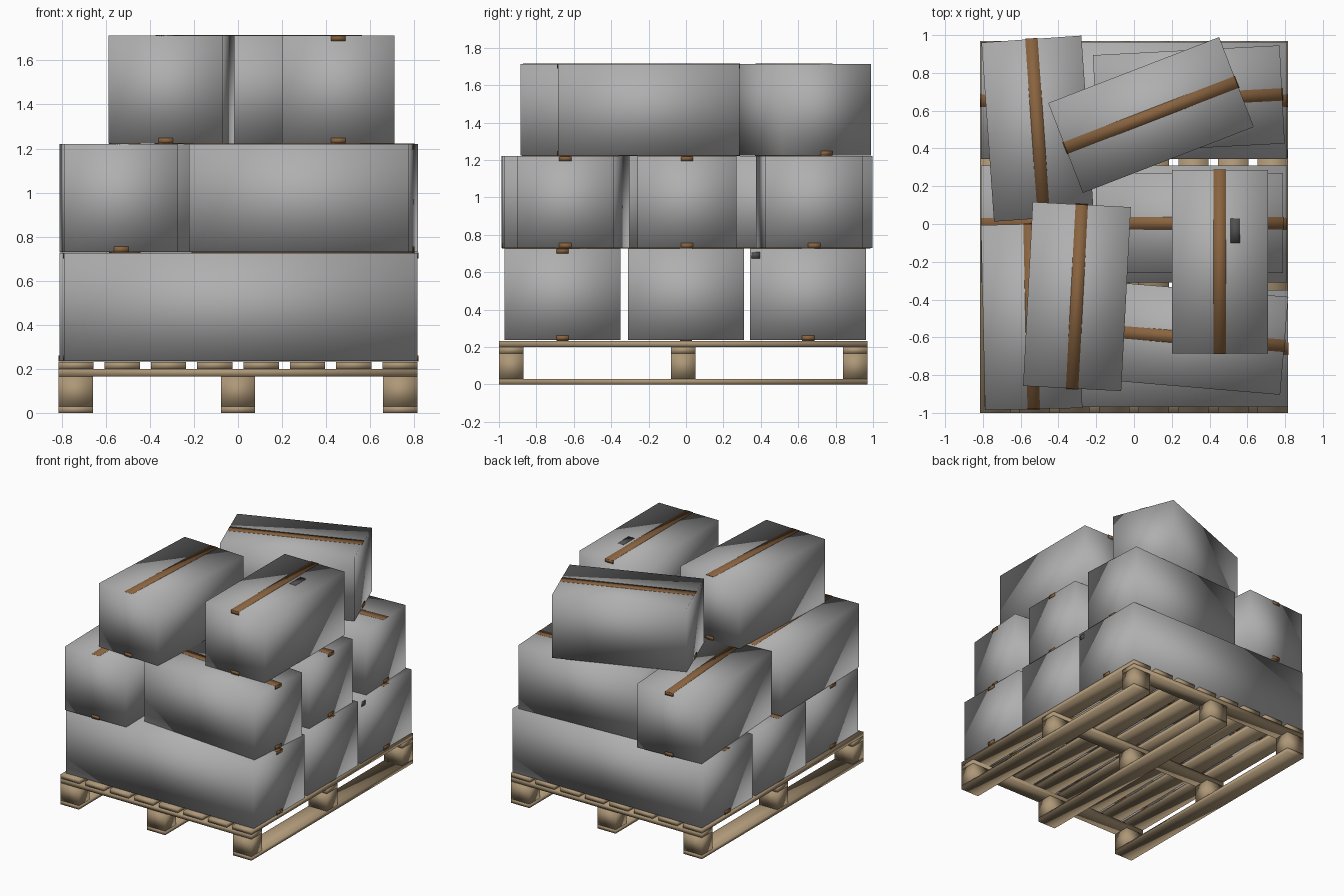
import bpy, bmesh, math
from mathutils import Matrix

if "Cube" in bpy.data.objects:
    bpy.data.objects.remove(bpy.data.objects["Cube"])


def material(name, color):
    m = bpy.data.materials.new(name)
    m.diffuse_color = (*color, 1)
    m.use_nodes = True
    m.node_tree.nodes["Principled BSDF"].inputs["Base Color"].default_value = m.diffuse_color
    return m


WOOD = material("wood", (0.42, 0.31, 0.185))
TAPE = material("brown_tape", (0.25, 0.125, 0.05))
CARD = material("grey_card", (0.43, 0.43, 0.43))
DARK = material("dark_label", (0.08, 0.08, 0.08))


def blocks(name, parts, mat, loc=(0, 0, 0), rot=0):
    """One fully smooth-shaded object made of boxes, each given as (centre, size)."""
    bm = bmesh.new()
    for c, s in parts:
        bmesh.ops.create_cube(bm, size=1, matrix=Matrix.Translation(c) @ Matrix.Diagonal((*s, 1)))
    for f in bm.faces:
        f.smooth = True
    me = bpy.data.meshes.new(name)
    bm.to_mesh(me)
    bm.free()
    ob = bpy.data.objects.new(name, me)
    ob.location = loc
    ob.rotation_euler.z = math.radians(rot)
    bpy.context.collection.objects.link(ob)
    me.materials.append(mat)
    return ob


# Pallet: runners, blocks, cross boards, deck boards
XS = (-0.737, 0, 0.737)
YS = (-0.935, -0.015, 0.905)
blocks("pallet_runners", [((x, -0.015, 0.015), (0.156, 1.97, 0.03)) for x in XS], WOOD)
blocks("pallet_blocks", [((x, y, 0.0975), (0.156, 0.13, 0.135)) for x in XS for y in YS], WOOD)
blocks("pallet_cross_boards", [((0, y, 0.1825), (1.63, 0.13, 0.035)) for y in YS], WOOD)
blocks("pallet_deck_boards",
       [((-0.735 + 0.21 * i, -0.015, 0.216), (0.16, 1.97, 0.032)) for i in range(8)], WOOD)

H = 0.492     # carton height
TW = 0.066    # tape width
TT = 0.004    # tape thickness


def carton(name, x, y, z, length, width, rot, top=True, bottom=True):
    """Carton with its long axis at angle rot, taped on its seams; tape ends may fold over."""
    loc = (x, y, z)
    blocks(name, [((0, 0, H / 2 + 0.001), (length, width, H - 0.002))], CARD, loc, rot)
    strips = []
    for zc, zt, fold in ((H, H - 0.012, top), (0.001, 0.014, bottom)):
        strips.append(((0, 0, zc), (length + 2 * TT * fold, TW, TT)))
        if fold:
            for s in (-1, 1):
                strips.append(((s * (length / 2 + TT / 2), 0, zt), (TT, TW, 0.026)))
    blocks(name + "_tape", strips, TAPE, loc, rot)


# Bottom layer: three long cartons
Z1, Z2, Z3 = 0.234, 0.728, 1.222
carton("bottom_carton_front", 0.012, -0.66, Z1, 1.605, 0.62, 0)
carton("bottom_carton_middle", 0, 0, Z1, 1.62, 0.62, 0, False, False)
carton("bottom_carton_back", 0, 0.653, Z1, 1.62, 0.62, 0, False)

# Middle layer: two lengthwise on the left, three crosswise on the right
carton("middle_carton_left_front", -0.542, -0.49, Z2, 0.98, 0.515, 91.3, False)
carton("middle_carton_left_back", -0.51, 0.505, Z2, 0.95, 0.53, 94)
carton("middle_carton_right_front", 0.297, -0.603, Z2, 1.0, 0.52, -4.8)
carton("middle_carton_right_middle", 0.295, 0.005, Z2, 0.99, 0.53, 0)
carton("middle_carton_right_back", 0.29, 0.66, Z2, 0.99, 0.52, 3, False)

# Top layer: three loosely placed cartons
carton("top_carton_left", -0.302, -0.384, Z3, 0.975, 0.52, 87, False)
carton("top_carton_right", 0.455, -0.2, Z3, 0.97, 0.51, 90)
carton("top_carton_back", 0.09, 0.577, Z3, 0.97, 0.51, 21.1, False)

# Small dark labels
blocks("top_label", [((0.537, -0.035, Z3 + H), (0.05, 0.13, 0.004))], DARK)
blocks("side_label", [((0.811, 0.372, 0.69), (0.004, 0.045, 0.035))], DARK)
